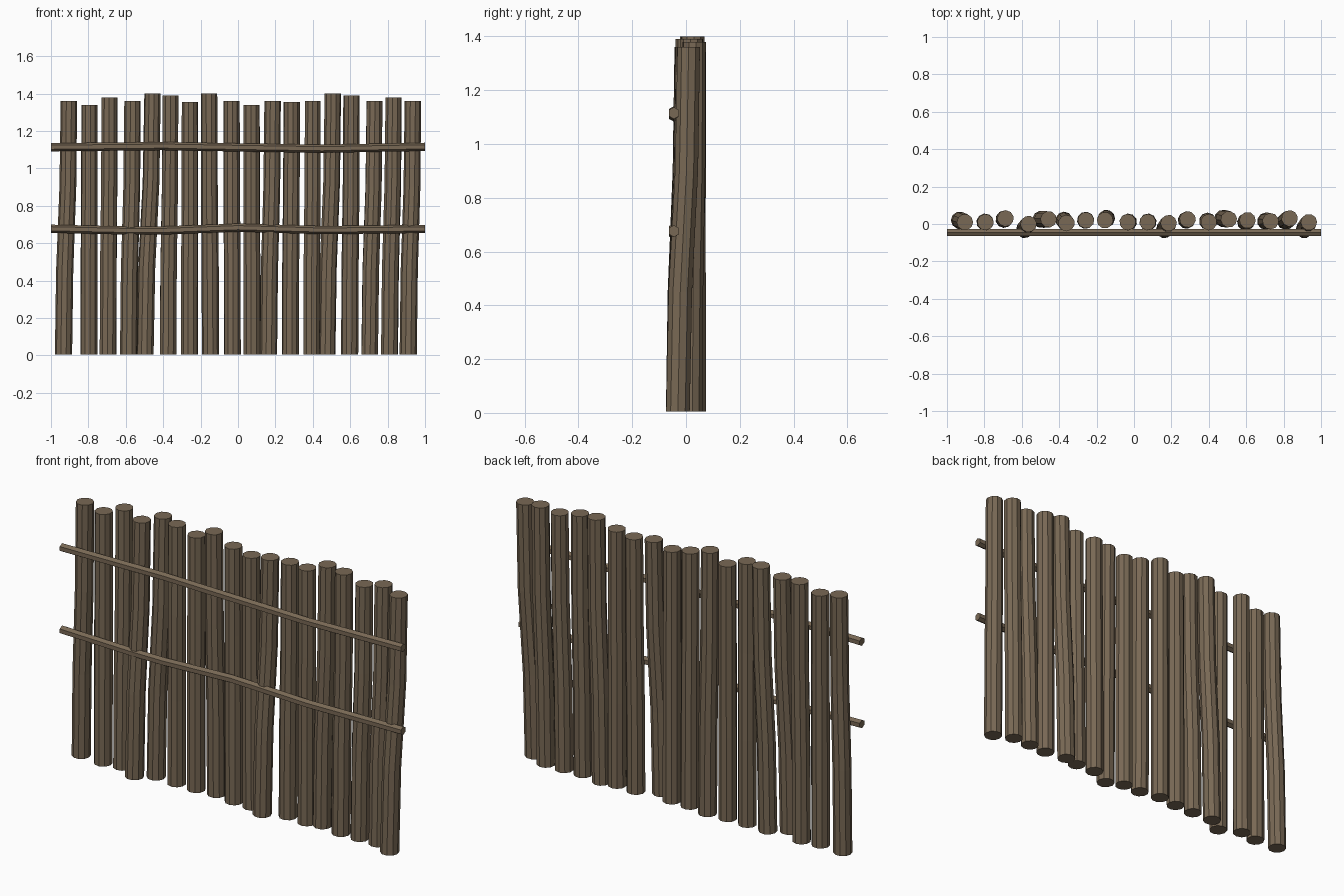
import bpy, bmesh, math
from mathutils import Vector

if "Cube" in bpy.data.objects:
    bpy.data.objects.remove(bpy.data.objects["Cube"])

wood = bpy.data.materials.new("weathered brown wood")
wood.diffuse_color = (0.19, 0.14, 0.09, 1)
wood.use_nodes = True
wood.node_tree.nodes["Principled BSDF"].inputs["Base Color"].default_value = wood.diffuse_color


def tube(name, centres, radii, sides, along_x=False, phase=0.0):
    """Faceted log lofted through a list of centres."""
    bm = bmesh.new()
    rings = []
    for c, r in zip(centres, radii):
        ring = []
        for i in range(sides):
            a = phase + 2 * math.pi * i / sides
            u, v = r * math.cos(a), r * math.sin(a)
            off = Vector((0, u, v)) if along_x else Vector((u, v, 0))
            ring.append(bm.verts.new(Vector(c) + off))
        rings.append(ring)
    for a, b in zip(rings, rings[1:]):
        for i in range(sides):
            j = (i + 1) % sides
            bm.faces.new((a[i], a[j], b[j], b[i]))
    bm.faces.new(rings[0][::-1])
    bm.faces.new(rings[-1])
    bmesh.ops.recalc_face_normals(bm, faces=bm.faces[:])
    me = bpy.data.meshes.new(name)
    bm.to_mesh(me)
    bm.free()
    me.materials.append(wood)
    ob = bpy.data.objects.new(name, me)
    bpy.context.collection.objects.link(ob)
    return ob


# Upright logs: bottom x, bottom y, top x, top y, height
posts = [
    (-.933, .02, -.904, .01, 1.36), (-.797, .01, -.794, .01, 1.34),
    (-.695, .025, -.687, .03, 1.38), (-.585, -.03, -.564, .0, 1.36),
    (-.497, .025, -.457, .025, 1.40), (-.374, .02, -.361, .005, 1.39),
    (-.259, .02, -.257, .02, 1.355), (-.147, .03, -.155, .02, 1.40),
    (-.03, .01, -.034, .01, 1.36), (.075, .01, .073, .01, 1.34),
    (.163, -.03, .185, .005, 1.36), (.28, .02, .287, .025, 1.355),
    (.393, .015, .4, .01, 1.36), (.475, .03, .507, .025, 1.40),
    (.597, .01, .607, .02, 1.39), (.704, .015, .73, .015, 1.36),
    (.81, .015, .832, .03, 1.38), (.91, -.03, .935, .01, 1.36),
]
# Each log bends gently: (height fraction, lean fraction)
bend = [(0, 0), (.33, .22), (.66, .8), (1, 1)]
for n, (bx, by, tx, ty, h) in enumerate(posts):
    pts = [(bx + (tx - bx) * s, by + (ty - by) * s, .005 + (h - .005) * t)
           for t, s in bend]
    tube(f"upright_log_{n + 1}", pts, (.046, .046, .045, .044), 10, phase=n * 1.7)

# Two wavy horizontal rails on the front
rails = {
    "upper_rail": (1.113, 1.117, 1.119, 1.112, 1.105, 1.115),
    "lower_rail": (.677, .668, .668, .683, .670, .676),
}
for name, zs in rails.items():
    xs = (-1, -.6, -.4, 0, .45, 1)
    tube(name, [(x, -.045, z) for x, z in zip(xs, zs)], [.022] * 6, 6,
         along_x=True, phase=math.pi / 6)
